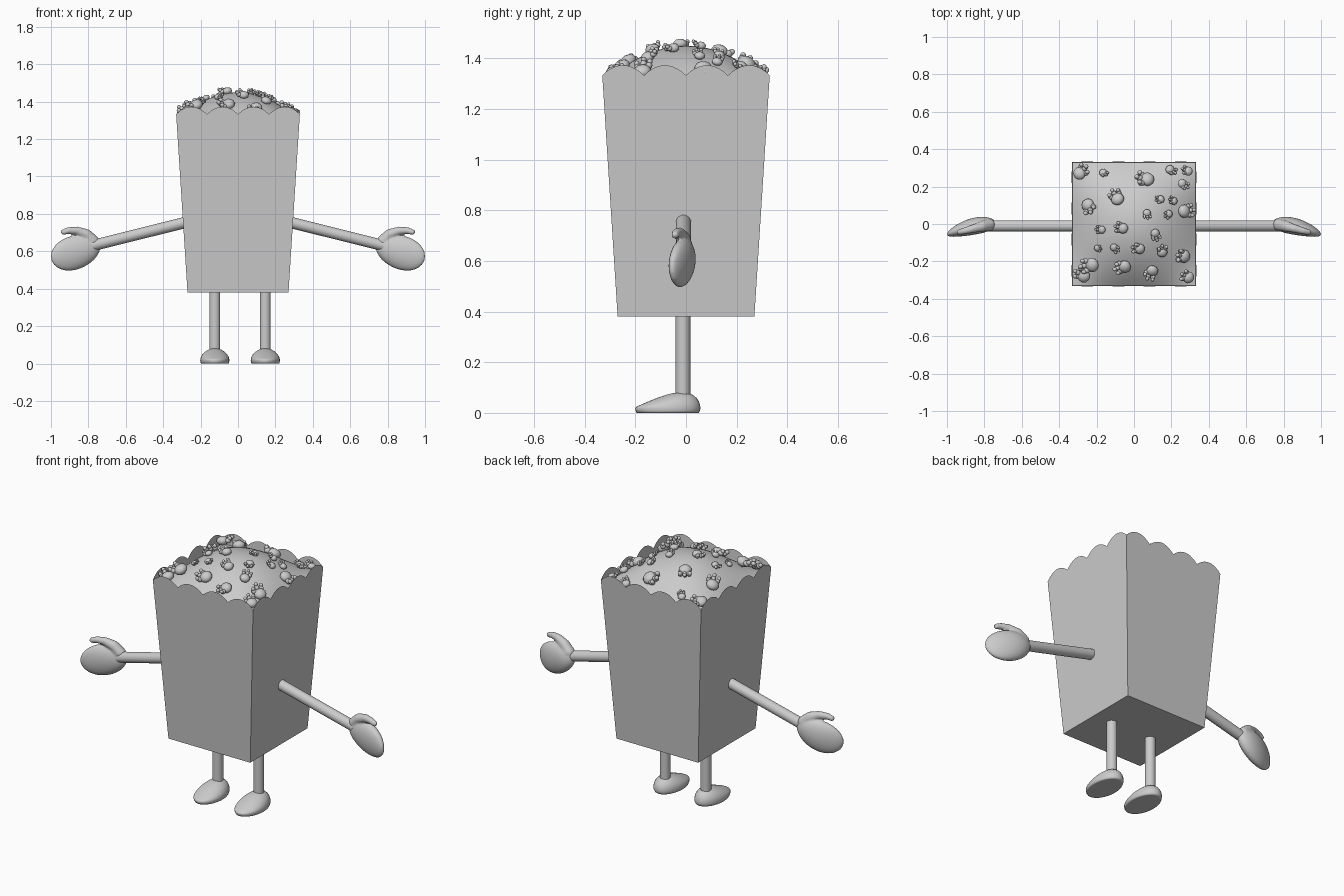
import bpy, bmesh, math, random
from mathutils import Vector, Matrix

if "Cube" in bpy.data.objects:
    bpy.data.objects.remove(bpy.data.objects["Cube"])

random.seed(4)


def make(name, bm, smooth=True):
    bmesh.ops.recalc_face_normals(bm, faces=bm.faces)
    for f in bm.faces:
        f.smooth = smooth
    me = bpy.data.meshes.new(name)
    bm.to_mesh(me)
    bm.free()
    ob = bpy.data.objects.new(name, me)
    bpy.context.collection.objects.link(ob)
    return ob


def rod(name, a, b, r):
    a, b = Vector(a), Vector(b)
    d = b - a
    m = Matrix.Translation((a + b) / 2) @ d.to_track_quat('Z', 'Y').to_matrix().to_4x4()
    bm = bmesh.new()
    bmesh.ops.create_cone(bm, cap_ends=True, segments=24, radius1=r, radius2=r,
                          depth=d.length, matrix=m)
    ob = make(name, bm)
    for p in ob.data.polygons:
        p.use_smooth = len(p.vertices) == 4
    return ob


def half_width(z):
    return 0.27 + 0.063 * (z - 0.38) / 0.99


# Tapered carton with four scallops along each top edge
bm = bmesh.new()
N = 40
for side in range(4):
    rot = Matrix.Rotation(side * math.pi / 2, 3, 'Z')
    pts = [(-1, 0.38), (1, 0.38)]
    for i in range(N, -1, -1):
        t = (i % 10) / 5 - 1
        pts.append((2 * i / N - 1, 1.333 + 0.04 * (1 - t * t)))
    bm.faces.new([bm.verts.new(rot @ Vector((u * half_width(z), -half_width(z), z)))
                  for u, z in pts])
bm.faces.new([bm.verts.new((x * 0.27, y * 0.27, 0.38))
              for x, y in ((-1, -1), (-1, 1), (1, 1), (1, -1))])
bmesh.ops.remove_doubles(bm, verts=bm.verts, dist=1e-4)
make("carton", bm, False)

# Thin label panel on the sloping front
bm = bmesh.new()
bm.faces.new([bm.verts.new((x, -half_width(z) - 0.002, z))
              for x, z in ((-0.26, 0.57), (0.26, 0.57), (0.26, 1.08), (-0.26, 1.08))])
make("front_panel", bm, False)


# Domed filling
def dome(x, y):
    return 1.30 + 0.15 * (1 - (x / 0.33) ** 2) * (1 - (y / 0.33) ** 2)


bm = bmesh.new()
bmesh.ops.create_grid(bm, x_segments=28, y_segments=28, size=0.328)
for v in bm.verts:
    v.co.z = dome(v.co.x, v.co.y)
make("filling_mound", bm)

# Popped kernels: rounded body with curled lobes at one end (x, y, size)
kernels = [(-.28, .28, .1), (-.16, .27, .06), (.055, .24, .11), (.2, .285, .07), (.28, .285, .07),
           (.265, .21, .07), (-.24, .09, .1), (-.095, .145, .1), (.135, .13, .06),
           (.205, .125, .06), (.28, .07, .1), (.07, .05, .06), (.18, .05, .06), (-.18, -.03, .06),
           (-.07, -.02, .08), (.115, -.06, .07), (-.19, -.13, .05), (-.1, -.13, .06),
           (.02, -.13, .08), (.15, -.14, .08), (.255, -.17, .1), (-.24, -.22, .11),
           (-.065, -.23, .1), (.09, -.26, .09), (.28, -.28, .09), (-.28, -.27, .1)]


def blob(bm, base, pos, radii):
    m = base @ Matrix.Translation(pos) @ Matrix.Diagonal((*radii, 1))
    bmesh.ops.create_icosphere(bm, subdivisions=2, radius=1, matrix=m)


bm = bmesh.new()
for x, y, s in kernels:
    e = 0.01
    n = Vector(((dome(x - e, y) - dome(x + e, y)) / (2 * e),
                (dome(x, y - e) - dome(x, y + e)) / (2 * e), 1)).normalized()
    lift = 0.012 + (0.025 if min(abs(x), abs(y)) > 0.2 else 0)
    base = (Matrix.Translation((x, y, dome(x, y) + lift))
            @ n.to_track_quat('Z', 'Y').to_matrix().to_4x4()
            @ Matrix.Rotation(random.uniform(0, 6.28), 4, 'Z') @ Matrix.Scale(s, 4))
    blob(bm, base, (0, -0.15, 0), (0.36, 0.34, 0.26))
    for a in (-0.85, 0, 0.85):
        dx, dy = math.sin(a), math.cos(a)
        z = random.uniform(0.0, 0.12)
        blob(bm, base, (0.32 * dx, 0.28 * dy - 0.05, z), (0.13, 0.17, 0.15))
        blob(bm, base, (0.36 * dx, 0.42 * dy - 0.05, z + 0.12), (0.11, 0.12, 0.12))
make("popped_kernels", bm)

for side, s in (("left", -1), ("right", 1)):
    # Arm
    rod(side + "_arm", (s * 0.25, -0.01, 0.762), (s * 0.78, -0.01, 0.63), 0.03)

    # Mitten hand: curved palm and thumb, blended together
    bm = bmesh.new()
    bmesh.ops.create_uvsphere(bm, u_segments=32, v_segments=20, radius=1)
    tilt = math.radians(-19)
    for v in bm.verts:
        t = v.co.x
        a, h = 0.137 * t, 0.09 * (1 + 0.08 * t) * v.co.z
        x = 0.868 + a * math.cos(tilt) - h * math.sin(tilt)
        z = 0.595 + a * math.sin(tilt) + h * math.cos(tilt)
        y = -0.055 * ((x - 0.73) / 0.27) ** 2 + (0.045 - 0.008 * t) * v.co.y
        v.co = (s * x, y, z)
    thumb = [(0.775, -0.005, 0.655, 0.034), (0.81, -0.012, 0.69, 0.03),
             (0.86, -0.025, 0.71, 0.023), (0.905, -0.037, 0.711, 0.019),
             (0.933, -0.043, 0.703, 0.016)]
    for p, q in zip(thumb, thumb[1:]):
        for k in range(6):
            x, y, z, r = (c + (d - c) * k / 5 for c, d in zip(p, q))
            bmesh.ops.create_icosphere(bm, subdivisions=2, radius=r,
                                       matrix=Matrix.Translation((s * x, y, z)))
    hand = make(side + "_hand", bm)
    mod = hand.modifiers.new("blend", 'REMESH')
    mod.mode = 'VOXEL'
    mod.voxel_size = 0.006
    mod.use_smooth_shade = True
    mod = hand.modifiers.new("soften", 'SMOOTH')
    mod.iterations = 6

    # Leg
    cx = 0.011 + s * 0.135
    rod(side + "_leg", (cx, -0.012, 0.04), (cx, -0.012, 0.385), 0.029)

    # Shoe: flat sole, high heel end, low rounded toe
    bm = bmesh.new()
    bmesh.ops.create_uvsphere(bm, u_segments=32, v_segments=20, radius=1)
    for v in bm.verts:
        x, t, z = v.co
        z = z * (0.055 + 0.036 * t) if z > 0 else max(z * 0.06, -0.018)
        v.co = (cx + 0.078 * x, -0.072 + 0.129 * t, 0.018 + z)
    make(side + "_shoe", bm)
